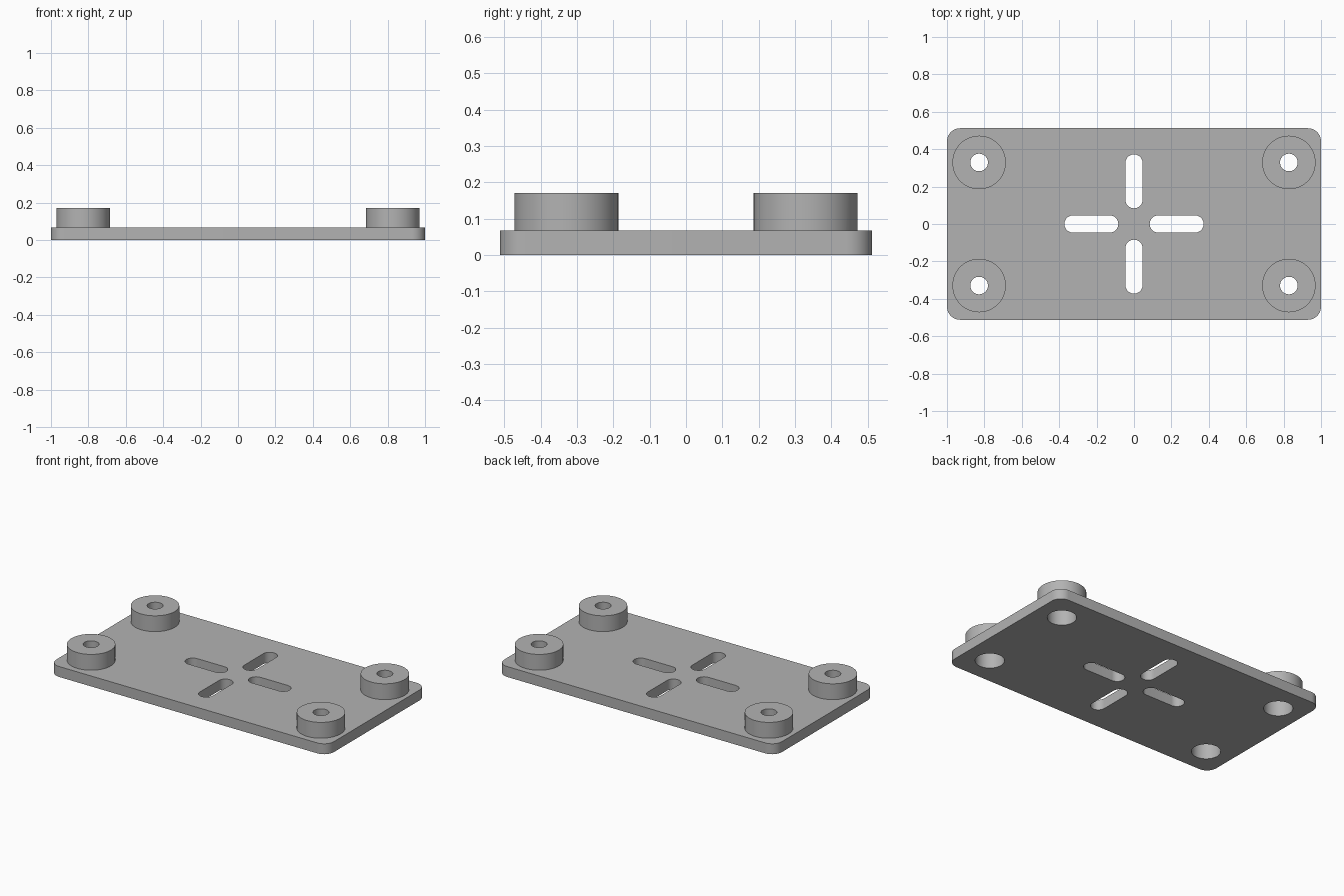
import bpy, bmesh
from math import cos, sin, pi, radians

cube = bpy.data.objects.get("Cube")
if cube:
    bpy.data.objects.remove(cube, do_unlink=True)

PLATE_X, PLATE_Y, PLATE_TOP = 1.0, 0.512, 0.068
BOSS_TOP, BORE_TOP = 0.171, 0.125
BOSSES = [(x, y) for x in (-0.828, 0.828) for y in (-0.329, 0.329)]
SLOTS = [(0.228, 0, 1, 0), (-0.228, 0, 1, 0), (0, 0.228, 0, 1), (0, -0.228, 0, 1)]

grey = bpy.data.materials.new("plain grey")
grey.use_nodes = True
colour = (0.45, 0.45, 0.45, 1)
grey.diffuse_color = colour
grey.node_tree.nodes["Principled BSDF"].inputs["Base Color"].default_value = colour


def rounded(cx, cy, hx, hy, r, steps):
    """Outline of a rounded rectangle; also gives slots and circles."""
    points = []
    for q, (sx, sy) in enumerate([(1, 1), (-1, 1), (-1, -1), (1, -1)]):
        for i in range(steps + 1):
            a = (q + i / steps) * pi / 2
            points.append((cx + sx * (hx - r) + r * cos(a), cy + sy * (hy - r) + r * sin(a)))
    return points


def prisms(name, outlines, z0, z1):
    """One object holding an upright prism for each outline."""
    bm = bmesh.new()
    for outline in outlines:
        base = bm.faces.new([bm.verts.new((x, y, z0)) for x, y in outline])
        top = bmesh.ops.extrude_face_region(bm, geom=[base], use_keep_orig=True)["geom"]
        verts = [v for v in top if isinstance(v, bmesh.types.BMVert)]
        bmesh.ops.translate(bm, verts=verts, vec=(0, 0, z1 - z0))
    bmesh.ops.remove_doubles(bm, verts=bm.verts, dist=1e-5)
    bmesh.ops.recalc_face_normals(bm, faces=bm.faces)
    mesh = bpy.data.meshes.new(name)
    bm.to_mesh(mesh)
    bm.free()
    mesh.materials.append(grey)
    obj = bpy.data.objects.new(name, mesh)
    bpy.context.collection.objects.link(obj)
    return obj


def circles(r):
    return [rounded(x, y, r, r, r, 16) for x, y in BOSSES]


# Rounded base plate
plate = prisms("mounting_plate", [rounded(0, 0, PLATE_X, PLATE_Y, 0.07, 10)], 0, PLATE_TOP)

# Corner bosses, screw holes, counterbores from below, and the cross of slots
slots = [rounded(x, y, 0.046 + 0.098 * dx, 0.046 + 0.098 * dy, 0.046, 10)
         for x, y, dx, dy in SLOTS]
tools = [
    (prisms("corner_bosses", circles(0.143), PLATE_TOP / 2, BOSS_TOP), "UNION"),
    (prisms("counterbores", circles(0.086), -0.1, BORE_TOP), "DIFFERENCE"),
    (prisms("screw_holes", circles(0.047), 0.1, 0.3), "DIFFERENCE"),
    (prisms("slot_cutters", slots, -0.1, 0.2), "DIFFERENCE"),
]
bpy.ops.object.select_all(action="DESELECT")
bpy.context.view_layer.objects.active = plate
plate.select_set(True)
for tool, operation in tools:
    tool.hide_render = True
    mod = plate.modifiers.new(tool.name, "BOOLEAN")
    mod.operation, mod.solver, mod.object = operation, "EXACT", tool
    bpy.ops.object.modifier_apply(modifier=mod.name)
    bpy.data.objects.remove(tool, do_unlink=True)

bpy.ops.object.shade_smooth_by_angle(angle=radians(30))
